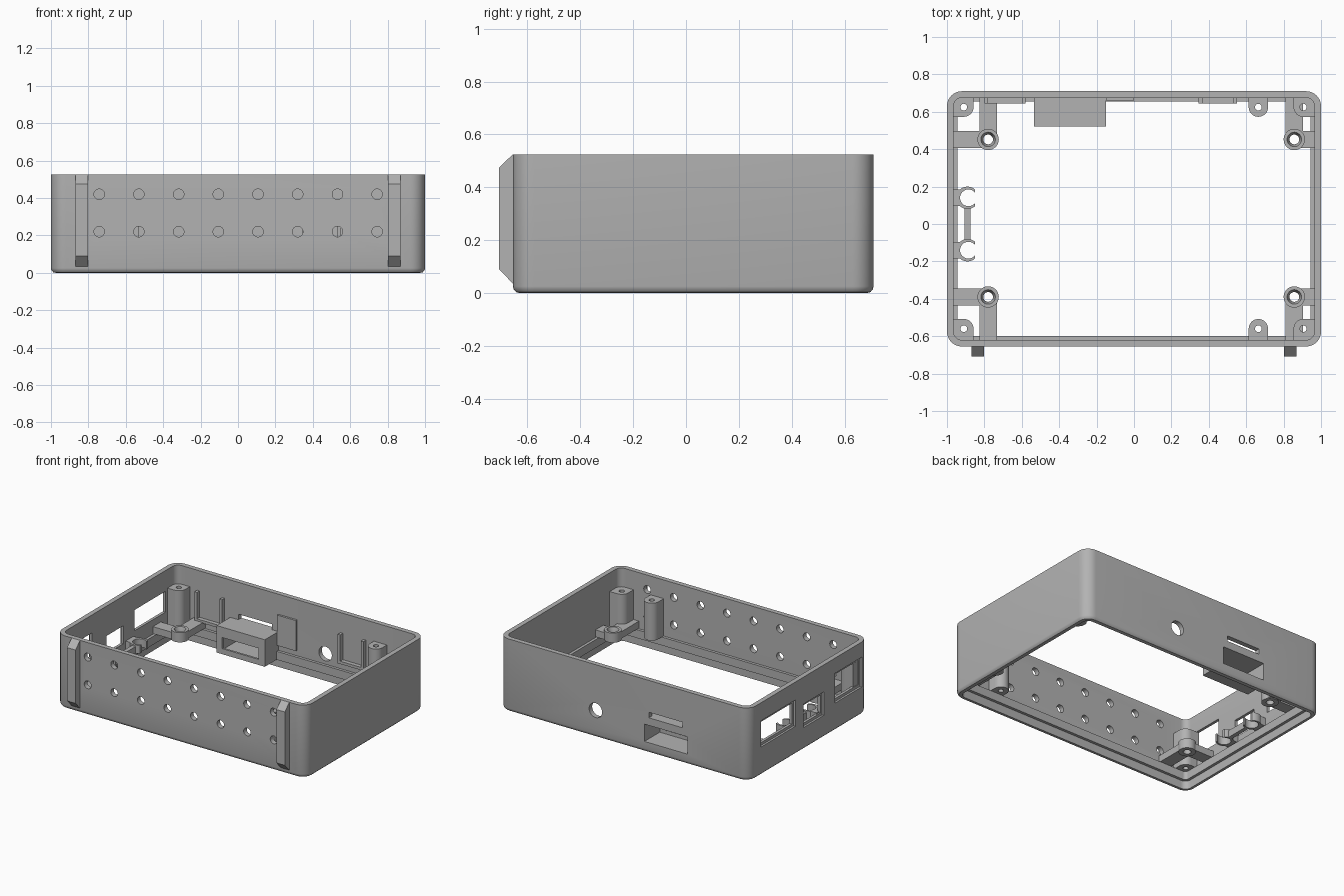
import bpy, bmesh, math
from mathutils import Matrix, Vector

if "Cube" in bpy.data.objects:
    bpy.data.objects.remove(bpy.data.objects["Cube"])

grey = bpy.data.materials.new("plastic grey")
grey.diffuse_color = (0.45, 0.45, 0.45, 1)
grey.use_nodes = True
grey.node_tree.nodes["Principled BSDF"].inputs["Base Color"].default_value = grey.diffuse_color


def finish(name, bm, angle=30):
    bmesh.ops.recalc_face_normals(bm, faces=bm.faces)
    me = bpy.data.meshes.new(name)
    bm.to_mesh(me)
    bm.free()
    ob = bpy.data.objects.new(name, me)
    bpy.context.collection.objects.link(ob)
    me.materials.append(grey)
    return ob


def add_box(bm, x0, x1, y0, y1, z0, z1):
    m = Matrix.Translation(((x0 + x1) / 2, (y0 + y1) / 2, (z0 + z1) / 2))
    bmesh.ops.create_cube(bm, size=1, matrix=m @ Matrix.Diagonal((x1 - x0, y1 - y0, z1 - z0, 1)))


def add_cyl(bm, x, y, z0, z1, r, r2=None, seg=32):
    bmesh.ops.create_cone(bm, cap_ends=True, segments=seg, radius1=r, radius2=r if r2 is None else r2,
                          depth=z1 - z0, matrix=Matrix.Translation((x, y, (z0 + z1) / 2)))


def add_cyl_y(bm, x, y, z, r, depth=0.2):
    m = Matrix.Translation((x, y, z)) @ Matrix.Rotation(math.pi / 2, 4, 'X')
    bmesh.ops.create_cone(bm, cap_ends=True, segments=32, radius1=r, radius2=r, depth=depth, matrix=m)


def boolean(ob, bm, op='DIFFERENCE'):
    """Apply a boolean with a throw-away tool mesh."""
    tool = finish("cutter", bm)
    tool.hide_render = True
    mod = ob.modifiers.new("cut", 'BOOLEAN')
    mod.operation, mod.object, mod.solver = op, tool, 'EXACT'
    mod.use_self = True
    bpy.context.view_layer.update()
    me = bpy.data.meshes.new_from_object(ob.evaluated_get(bpy.context.evaluated_depsgraph_get()))
    ob.modifiers.clear()
    ob.data = me
    bpy.data.objects.remove(tool)


def smooth(ob):
    bpy.ops.object.select_all(action='DESELECT')
    ob.select_set(True)
    bpy.context.view_layer.objects.active = ob
    bpy.ops.object.shade_smooth_by_angle(angle=math.radians(32))


# --- shell: wall cross-section swept round a rounded rectangle ---
CY, HX, HY, RAD, SEG = 0.0275, 1.0, 0.6825, 0.08, 8
section = [(0, .525), (0, .025), (.003, .013), (.012, .003), (.025, 0), (.035, 0),
           (.035, .06), (.055, .06), (.055, .12), (.035, .12), (.035, .525)]
bm = bmesh.new()
rings = []
for off, z in section:
    r = RAD - off
    ring = []
    for q, (sx, sy) in enumerate([(1, 1), (-1, 1), (-1, -1), (1, -1)]):
        for i in range(SEG + 1):
            a = math.pi / 2 * (q + i / SEG)
            ring.append(bm.verts.new((sx * (HX - RAD) + r * math.cos(a),
                                      CY + sy * (HY - RAD) + r * math.sin(a), z)))
    rings.append(ring)
n = len(rings[0])
for k in range(len(rings)):
    a, b = rings[k], rings[(k + 1) % len(rings)]
    for i in range(n):
        bm.faces.new((a[i], a[(i + 1) % n], b[(i + 1) % n], b[i]))
shell = finish("case_shell", bm)

# --- wall openings ---
cut = bmesh.new()
for x in (-.742, -.53, -.317, -.105, .107, .319, .532, .744):      # vent holes
    for z in (.22, .42):
        add_cyl_y(cut, x, -.64, z, .028)
add_cyl_y(cut, .225, .69, .195, .052)                              # round back hole
add_box(cut, -.47, -.20, .6, .8, .255, .295)                       # back slot
add_box(cut, -.51, -.165, .6, .8, .075, .2)                        # back socket
for y0, y1, z0, z1 in ((.20, .55, .225, .375), (-.125, .07, .18, .31), (-.56, -.29, .22, .395)):
    add_box(cut, -1.1, -.9, y0, y1, z0, z1)                        # left side ports
boolean(shell, cut)
cut = bmesh.new()
for y0, y1, z0, z1 in ((.20, .55, .225, .375), (-.125, .07, .18, .31), (-.56, -.29, .22, .395)):
    add_box(cut, -1.1, -.985, y0 - .02, y1 + .02, z0 - .02, z1 + .02)   # port recesses
boolean(shell, cut)
smooth(shell)

# --- front ribs with chamfered ends ---
for side, x0 in (("left", -.87), ("right", .802)):
    bm = bmesh.new()
    prof = [(-.64, .525), (-.655, .525), (-.7075, .475), (-.7075, .09), (-.655, .035), (-.64, .035)]
    f = bm.faces.new([bm.verts.new((x0, y, z)) for y, z in prof])
    ext = bmesh.ops.extrude_face_region(bm, geom=[f])
    bmesh.ops.translate(bm, vec=(.067, 0, 0), verts=[v for v in ext['geom'] if isinstance(v, bmesh.types.BMVert)])
    finish("front_rib_" + side, bm)

# --- screw posts, each tied back to the nearest long wall ---
for sy, y in ((1, .625), (-1, -.56)):
    for x in (-.91, .665, .905):
        bm = bmesh.new()
        add_cyl(bm, x, y, .12, .39, .052)
        post = finish("screw_post", bm)
        w = sorted((y, .69 if sy > 0 else -.635))
        tie = bmesh.new()
        add_box(tie, x - .052, x + .052, w[0], w[1], .12, .39)
        boolean(post, tie, 'UNION')
        if abs(x) > .8:
            tie = bmesh.new()
            xs = sorted((x, math.copysign(.98, x)))
            add_box(tie, xs[0], xs[1], y - .052, y + .052, .12, .39)
            boolean(post, tie, 'UNION')
        bore = bmesh.new()
        add_cyl(bore, x, y, .1, .45, .018, seg=20)
        boolean(post, bore)
        smooth(post)

# --- corner brackets: two arms plus a bored standoff ---
for x in (-.78, .857):
    for y in (.452, -.39):
        bm = bmesh.new()
        xs = sorted((x, math.copysign(.975, x)))
        add_box(bm, xs[0], xs[1], y - .045, y + .045, .125, .175)
        br = finish("board_bracket", bm)
        ys = sorted((y, .69 if y > 0 else -.635))
        arm = bmesh.new()
        add_box(arm, x - .047, x + .047, ys[0], ys[1], .125, .175)
        boolean(br, arm, 'UNION')
        boss = bmesh.new()
        add_cyl(boss, x, y, .12, .19, .057)
        boolean(br, boss, 'UNION')
        bore = bmesh.new()
        add_cyl(bore, x, y, .1, .25, .026)
        boolean(br, bore)
        sink = bmesh.new()
        add_cyl(sink, x, y, .15, .20, .026, .042)
        boolean(br, sink)
        smooth(br)

# --- open clips on the left wall with a joining bar ---
for y in (.14, -.14):
    bm = bmesh.new()
    add_cyl(bm, -.89, y, .13, .19, .06)
    clip = finish("side_clip", bm)
    web = bmesh.new()
    add_box(web, -.975, -.89, y - .045, y + .045, .13, .19)
    boolean(clip, web, 'UNION')
    bore = bmesh.new()
    add_cyl(bore, -.885, y, .1, .25, .045)
    boolean(clip, bore)
    gap = bmesh.new()
    add_box(gap, -.85, -.8, y - .1, y + .1, .1, .25)
    boolean(clip, gap)
    smooth(clip)
bm = bmesh.new()
add_box(bm, -.905, -.875, -.09, .09, .13, .18)
finish("clip_bar", bm)

# --- hollow socket housing on the back wall ---
bm = bmesh.new()
add_box(bm, -.535, -.15, .52, .68, .06, .255)
house = finish("socket_housing", bm)
cut = bmesh.new()
add_box(cut, -.51, -.165, .535, .8, .075, .2)
boolean(house, cut)
cut = bmesh.new()
add_box(cut, -.49, -.20, .5, .6, .10, .18)
boolean(house, cut)

# --- U-shaped board holders on the back wall ---
for x0, x1 in ((-.80, -.58), (.345, .55)):
    bm = bmesh.new()
    add_box(bm, x0, x0 + .02, .645, .68, .17, .38)
    add_box(bm, x1 - .02, x1, .645, .68, .17, .38)
    add_box(bm, x0 + .02, x1 - .02, .645, .68, .17, .19)
    finish("board_holder", bm)
bm = bmesh.new()
add_box(bm, -.15, 0, .66, .68, .16, .38)
finish("back_pad", bm)
